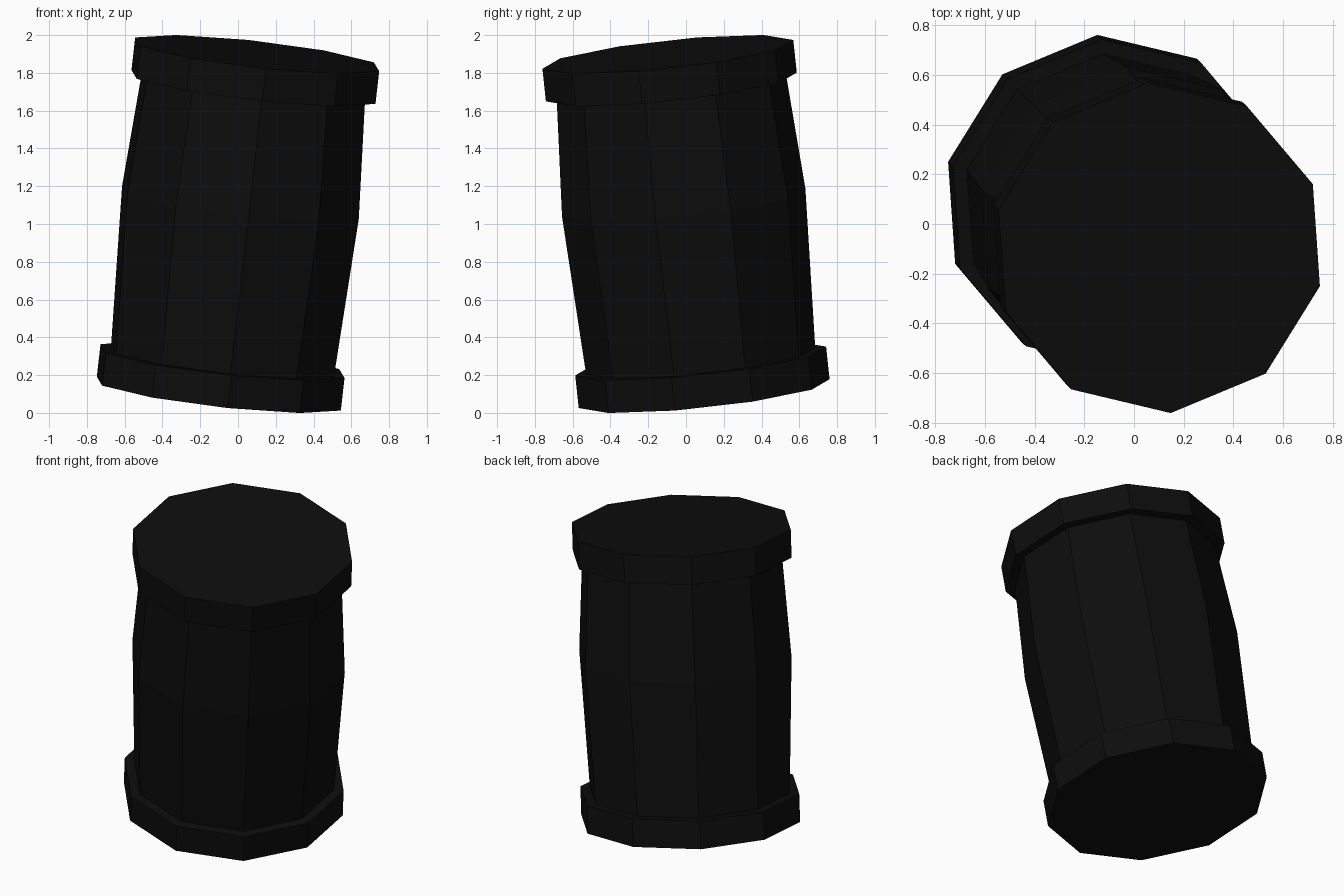
import bpy, bmesh, math
from mathutils import Matrix, Vector

if "Cube" in bpy.data.objects:
    bpy.data.objects.remove(bpy.data.objects["Cube"])

SIDES = 10
PHASE = math.radians(22.3)
# Profile (radius, distance along axis): bottom band, bulging body, top band
PROFILE = [(0.67, -0.909), (0.67, -0.734), (0.612, -0.734),
           (0.65, 0.115),
           (0.612, 0.734), (0.67, 0.734), (0.67, 0.909)]

mat = bpy.data.materials.new("black")
mat.diffuse_color = (0.004, 0.004, 0.004, 1)
mat.use_nodes = True
mat.node_tree.nodes["Principled BSDF"].inputs["Base Color"].default_value = mat.diffuse_color

# Ten-sided barrel revolved from the profile, with flat ends
bm = bmesh.new()
rings = []
for r, t in PROFILE:
    rings.append([bm.verts.new((r * math.cos(PHASE + i * math.tau / SIDES),
                                r * math.sin(PHASE + i * math.tau / SIDES), t))
                  for i in range(SIDES)])
for a, b in zip(rings, rings[1:]):
    for i in range(SIDES):
        j = (i + 1) % SIDES
        bm.faces.new((a[i], a[j], b[j], b[i]))
bm.faces.new(rings[0][::-1])
bm.faces.new(rings[-1])

# Lean the barrel and lift it onto the floor
axis = Vector((0.113, -0.107, 1))
tilt = Vector((0, 0, 1)).rotation_difference(axis).to_matrix().to_4x4()
bm.transform(Matrix.Translation((0, 0, 1)) @ tilt)
bmesh.ops.recalc_face_normals(bm, faces=bm.faces)

mesh = bpy.data.meshes.new("barrel")
bm.to_mesh(mesh)
bm.free()
mesh.materials.append(mat)
bpy.context.collection.objects.link(bpy.data.objects.new("barrel", mesh))
